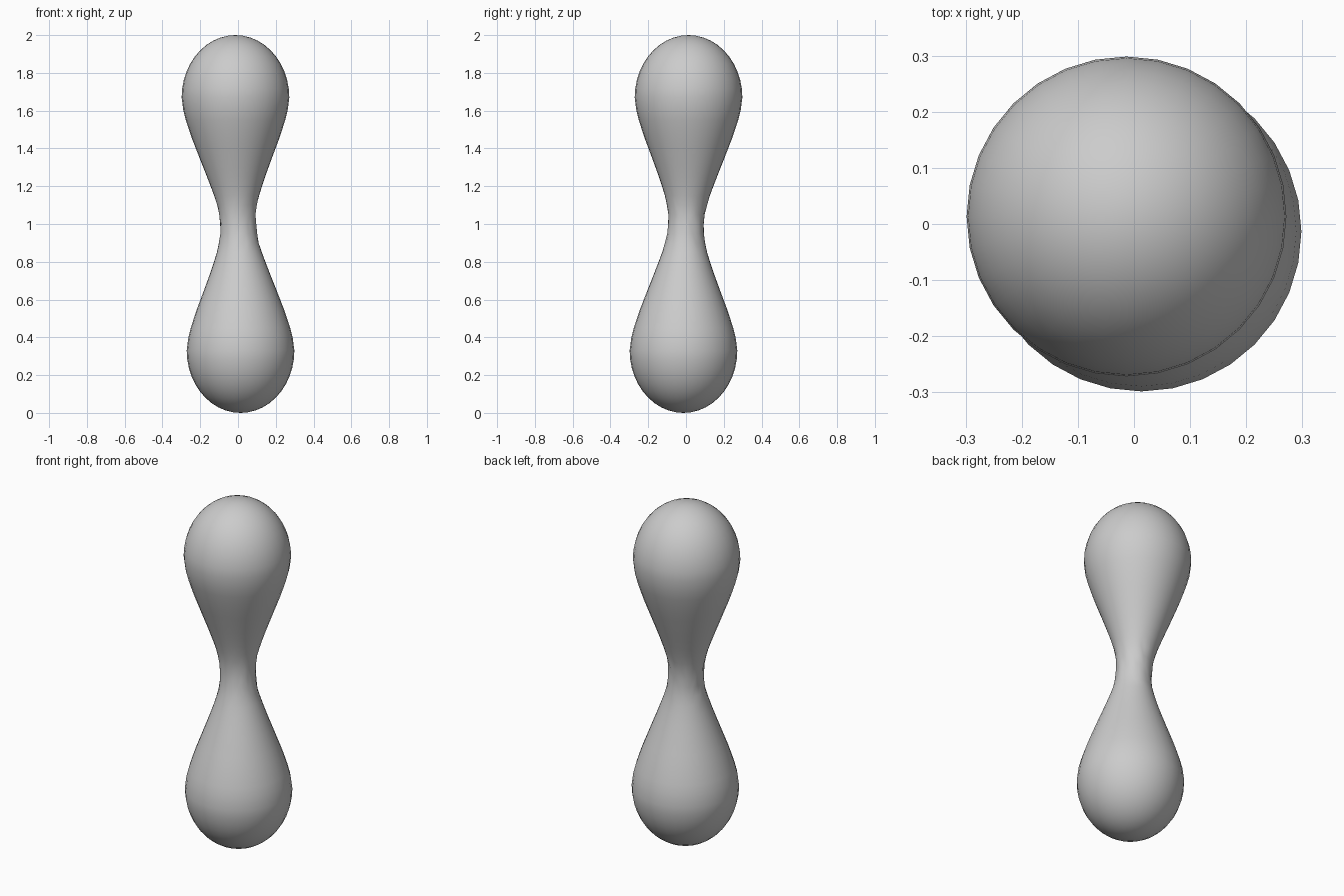
import bpy
import bmesh
import math
import random

cube = bpy.data.objects.get("Cube")
if cube:
    bpy.data.objects.remove(cube, do_unlink=True)

random.seed(4)
SEGMENTS = 32
LEAN = 0.0135                      # sideways offset of each bulb

# One colour for the whole body
grey = bpy.data.materials.new("plain grey")
grey.use_nodes = True
colour = (0.6, 0.6, 0.6, 1)
grey.diffuse_color = colour
grey.node_tree.nodes["Principled BSDF"].inputs["Base Color"].default_value = colour

# Half profile as (distance from waist, radius): flared neck, then an elliptical cap
half = [(0.05, 0.097), (0.1, 0.105), (0.15, 0.119), (0.2, 0.136), (0.25, 0.154),
        (0.3, 0.173), (0.35, 0.192), (0.4, 0.211), (0.45, 0.23), (0.5, 0.247),
        (0.55, 0.263), (0.6, 0.276)]
for i in range(11):
    a = math.radians(i * 8.2)
    half.append((0.67 + 0.33 * math.sin(a), 0.285 * math.cos(a)))
profile = [(1 - d, r) for d, r in reversed(half)] + [(1, 0.095)] + [(1 + d, r) for d, r in half]


def lean(z):
    """Bulbs sit slightly off axis, to opposite sides."""
    s = LEAN * math.tanh((z - 1) * 4)
    return -s, s


# Double bulb body, ring by ring
bm = bmesh.new()
rings = []
for z, r in profile:
    ox, oy = lean(z)
    ring = []
    for k in range(SEGMENTS):
        a = 2 * math.pi * k / SEGMENTS
        # The waist is slightly crumpled
        rr = r + (random.uniform(-0.002, 0.002) if 0.87 < z < 1.13 else 0)
        ring.append(bm.verts.new((ox + rr * math.cos(a), oy + rr * math.sin(a), z)))
    rings.append(ring)
for low, high in zip(rings, rings[1:]):
    for k in range(SEGMENTS):
        n = (k + 1) % SEGMENTS
        bm.faces.new((low[k], low[n], high[n], high[k]))

# Poles close both ends
for ring, z in ((rings[0], 0), (rings[-1], 2)):
    pole = bm.verts.new((*lean(z), z))
    for k in range(SEGMENTS):
        bm.faces.new((ring[k], ring[(k + 1) % SEGMENTS], pole))
bmesh.ops.recalc_face_normals(bm, faces=bm.faces)

# Smooth bulbs, triangulated waist
waist = [f for f in bm.faces if 0.87 < f.calc_center_median().z < 1.13]
bmesh.ops.triangulate(bm, faces=waist)
for f in bm.faces:
    f.smooth = True

mesh = bpy.data.meshes.new("double_bulb_body")
bm.to_mesh(mesh)
bm.free()
mesh.materials.append(grey)
body = bpy.data.objects.new("double_bulb_body", mesh)
bpy.context.collection.objects.link(body)
